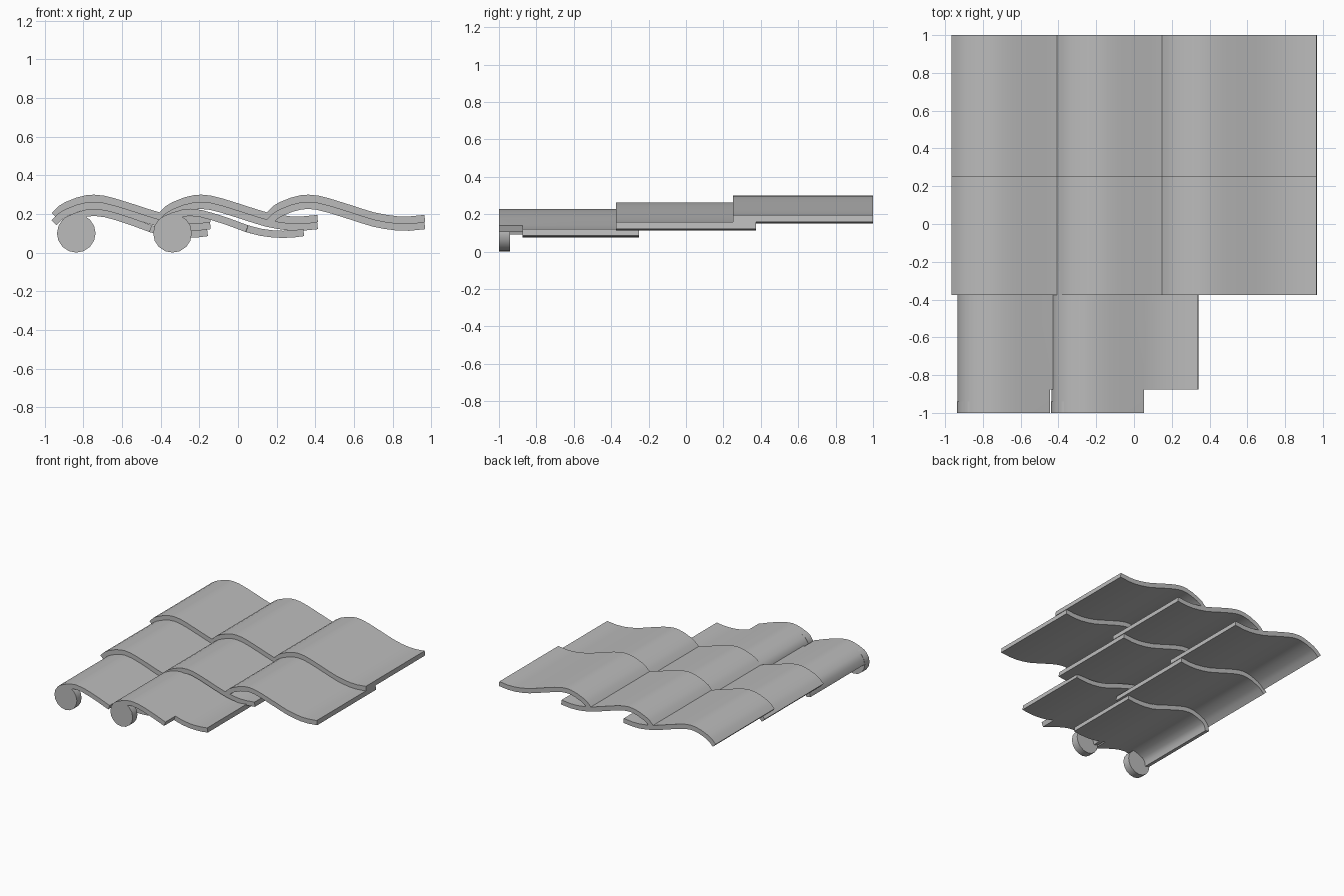
import bpy, bmesh, math

if "Cube" in bpy.data.objects:
    bpy.data.objects.remove(bpy.data.objects["Cube"])

clay = bpy.data.materials.new("plain_grey")
clay.diffuse_color = (0.5, 0.5, 0.5, 1)
clay.use_nodes = True
clay.node_tree.nodes["Principled BSDF"].inputs["Base Color"].default_value = clay.diffuse_color

LENGTH = 0.75      # tile length along the slope
STEP = 0.037       # height gained by each course
THICK = 0.037

# Top-surface profiles (across, height), measured from the tile's left edge
WAVE = [(0, .131), (.035, .166), (.07, .187), (.13, .211), (.18, .223),
        (.22, .226), (.27, .221), (.33, .206), (.42, .178), (.5, .152),
        (.56, .134), (.62, .122), (.68, .114), (.74, .113), (.82, .121)]
EAVE = [(0, .10), (.01, .145), (.04, .182), (.095, .207), (.15, .223),
        (.19, .227), (.25, .22), (.31, .204), (.39, .178), (.49, .141),
        (.56, .123), (.62, .115), (.67, .113), (.72, .115), (.775, .122)]


def finish(obj, angle):
    obj.data.materials.append(clay)
    bpy.ops.object.select_all(action='DESELECT')
    obj.select_set(True)
    bpy.context.view_layer.objects.active = obj
    for m in list(obj.modifiers):
        bpy.ops.object.modifier_apply(modifier=m.name)
    bpy.ops.object.shade_smooth_by_angle(angle=math.radians(angle))


def tile(name, profile, x, y, z, notch_from=None, notch_depth=0.125):
    """Curved sheet with an optional cut front-right corner, then thickened."""
    ys = [y, y + notch_depth, y + LENGTH] if notch_from else [y, y + LENGTH]
    bm = bmesh.new()
    grid = [[bm.verts.new((x + px, yy, z + pz)) for yy in ys]
            for px, pz in profile]
    for i in range(len(profile) - 1):
        for j in range(len(ys) - 1):
            if notch_from and j == 0 and profile[i][0] >= notch_from:
                continue
            bm.faces.new((grid[i][j], grid[i + 1][j],
                          grid[i + 1][j + 1], grid[i][j + 1]))
    bmesh.ops.delete(bm, geom=[v for v in bm.verts if not v.link_faces],
                     context='VERTS')
    mesh = bpy.data.meshes.new(name)
    bm.to_mesh(mesh)
    bm.free()
    obj = bpy.data.objects.new(name, mesh)
    bpy.context.collection.objects.link(obj)
    solid = obj.modifiers.new("thickness", 'SOLIDIFY')
    solid.thickness = THICK
    solid.offset = -1
    solid.use_even_offset = True
    finish(obj, 40)


# Two upper courses of three overlapping tiles
for row, y in ((1, -0.375), (2, 0.25)):
    for col in range(3):
        tile(f"roof_tile_{row}_{col}", WAVE, -0.965 + 0.555 * col, y, STEP * row)

# Eave course: notched tiles, each closed by a round end disc
for col in range(2):
    x = -0.935 + 0.498 * col
    tile(f"eave_tile_{col}", EAVE, x, -1.0, 0.0, notch_from=0.49)
    bpy.ops.mesh.primitive_cylinder_add(
        vertices=16, radius=0.1, depth=0.06,
        location=(x + 0.098, -0.97, 0.1), rotation=(math.pi / 2, 0, 0))
    disc = bpy.context.object
    disc.name = f"eave_end_disc_{col}"
    finish(disc, 30)
